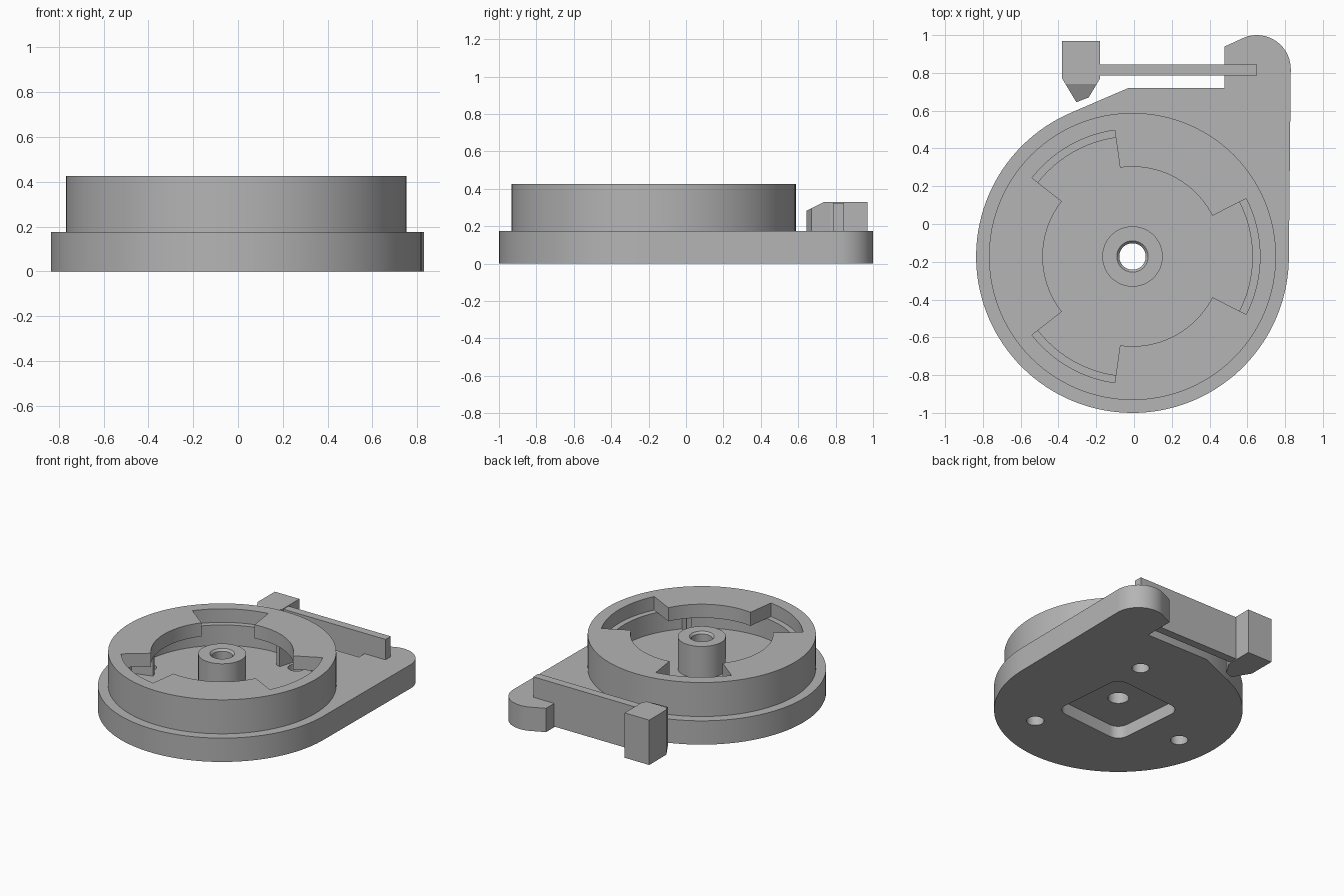
import bpy, bmesh
from math import sin, cos, radians, pi
from mathutils import Vector, Matrix

if "Cube" in bpy.data.objects:
    bpy.data.objects.remove(bpy.data.objects["Cube"])

CX, CY = -0.008, -0.172          # centre of the round housing
BASE, LIP, TOP = 0.175, 0.325, 0.425

grey = bpy.data.materials.new("plain grey")
grey.use_nodes = True
grey.diffuse_color = (0.46, 0.46, 0.46, 1)
grey.node_tree.nodes["Principled BSDF"].inputs["Base Color"].default_value = grey.diffuse_color


def arc(cx, cy, r, a0, a1, n):
    """Points along an arc, angles in degrees."""
    steps = [radians(a0 + (a1 - a0) * i / n) for i in range(n + 1)]
    return [(cx + r * cos(a), cy + r * sin(a)) for a in steps]


def circle(r, cx=CX, cy=CY, n=96):
    return arc(cx, cy, r, 0, 360, n)[:-1]


def sector(r0, r1, a0, a1, n=24):
    return arc(CX, CY, r1, a0, a1, n) + arc(CX, CY, r0, a1, a0, n)


def prism(name, pts, z0, z1):
    """Extrude a closed outline from z0 to z1."""
    bm = bmesh.new()
    face = bm.faces.new([bm.verts.new((x, y, z0)) for x, y in pts])
    top = bmesh.ops.extrude_face_region(bm, geom=[face])["geom"]
    bmesh.ops.translate(bm, vec=(0, 0, z1 - z0),
                        verts=[v for v in top if isinstance(v, bmesh.types.BMVert)])
    bmesh.ops.recalc_face_normals(bm, faces=bm.faces)
    mesh = bpy.data.meshes.new(name)
    bm.to_mesh(mesh)
    bm.free()
    mesh.materials.append(grey)
    ob = bpy.data.objects.new(name, mesh)
    bpy.context.collection.objects.link(ob)
    return ob


def activate(ob):
    bpy.ops.object.select_all(action='DESELECT')
    ob.select_set(True)
    bpy.context.view_layer.objects.active = ob


def cut(ob, *cutters):
    """Subtract each cutter and discard it."""
    for c in cutters:
        c.hide_render = True
        mod = ob.modifiers.new("cut", 'BOOLEAN')
        mod.operation, mod.solver, mod.object = 'DIFFERENCE', 'EXACT', c
        activate(ob)
        bpy.ops.object.modifier_apply(modifier=mod.name)
        bpy.data.objects.remove(c)
    return ob


# Base plate: disc flowing into a rounded thumb tab
outline = (arc(CX, CY, 0.828, 113, 360, 90)
           + arc(0.65, 0.82, 0.18, 0, 110, 20)
           + [(0.48, 0.94), (0.48, 0.72), (-0.03, 0.72)])
base = prism("base_plate", outline, 0, BASE)

# Underside pocket with rounded corners
half, r = 0.29, 0.08
pocket = []
for i, (sx, sy) in enumerate([(1, 1), (-1, 1), (-1, -1), (1, -1)]):
    pocket += arc(sx * (half - r), sy * (half - r), r, 90 * i, 90 * i + 90, 8)
turn = Matrix.Rotation(radians(5), 2)
pocket = [tuple(turn @ Vector(p) + Vector((CX, CY))) for p in pocket]
cut(base, prism("pocket_cutter", pocket, -0.1, 0.09),
    prism("bore_cutter", circle(0.07, n=48), -0.1, 0.5))

# Three screw holes
for a in (65, 185, 305):
    x, y = CX + 0.573 * cos(radians(a)), CY + 0.573 * sin(radians(a))
    cut(base, prism("screw_cutter", circle(0.058, x, y, 32), -0.1, 0.5))

# Housing wall
wall = cut(prism("housing_wall", circle(0.76), BASE, LIP),
           prism("wall_cutter", circle(0.635), 0, 1))

# Inward lip with three bayonet notches, one wider than the others
lip = cut(prism("housing_lip", circle(0.76), LIP, TOP),
          prism("lip_cutter", circle(0.475), 0, 1))
for a, spread in ((0, 27), (120, 22), (240, 22)):
    cut(lip, prism("notch_cutter", sector(0.4, 0.675, a - spread, a + spread), 0, 1))

# Stop ribs under the lip
ribs = [prism("stop_rib", sector(0.485, 0.64, a - 2, a + 2, 2), BASE, LIP)
        for a in (75, 195, 315)]

# Central hub: lathed tube with a chamfered bore
profile = [(0.07, BASE), (0.16, BASE), (0.16, 0.41), (0.083, 0.41), (0.07, 0.395)]
bm = bmesh.new()
ring = [bm.verts.new((x, 0, z)) for x, z in profile]
edges = [bm.edges.new((ring[i], ring[(i + 1) % len(ring)])) for i in range(len(ring))]
bmesh.ops.spin(bm, geom=ring + edges, cent=(0, 0, 0), axis=(0, 0, 1),
               angle=2 * pi, steps=48, use_duplicate=False)
bmesh.ops.remove_doubles(bm, verts=bm.verts, dist=0.0005)
bmesh.ops.translate(bm, verts=bm.verts, vec=(CX, CY, 0))
bmesh.ops.recalc_face_normals(bm, faces=bm.faces)
hub_mesh = bpy.data.meshes.new("hub")
bm.to_mesh(hub_mesh)
bm.free()
hub_mesh.materials.append(grey)
hub = bpy.data.objects.new("hub", hub_mesh)
bpy.context.collection.objects.link(hub)

# Spring arm
arm = prism("spring_arm", [(-0.2, 0.785), (0.65, 0.785), (0.65, 0.845), (-0.2, 0.845)],
            0.005, 0.325)

# Latch head with a sloped top at its nose
latch = prism("latch_head", [(-0.38, 0.97), (-0.38, 0.77), (-0.305, 0.645),
                             (-0.24, 0.67), (-0.18, 0.77), (-0.18, 0.97)], 0, 0.33)
bm = bmesh.new()
bm.from_mesh(latch.data)
cutset = bmesh.ops.bisect_plane(bm, geom=bm.verts[:] + bm.edges[:] + bm.faces[:],
                                plane_co=(0, 0.74, 0.33), plane_no=(0, -0.45, 0.9),
                                clear_outer=True)["geom_cut"]
bmesh.ops.holes_fill(bm, edges=[e for e in cutset if isinstance(e, bmesh.types.BMEdge)])
bmesh.ops.recalc_face_normals(bm, faces=bm.faces)
bm.to_mesh(latch.data)
bm.free()

# Smooth the round walls, keep the corners crisp
for ob in [base, wall, lip, hub, arm, latch] + ribs:
    activate(ob)
    bpy.ops.object.shade_smooth_by_angle(angle=radians(25))
